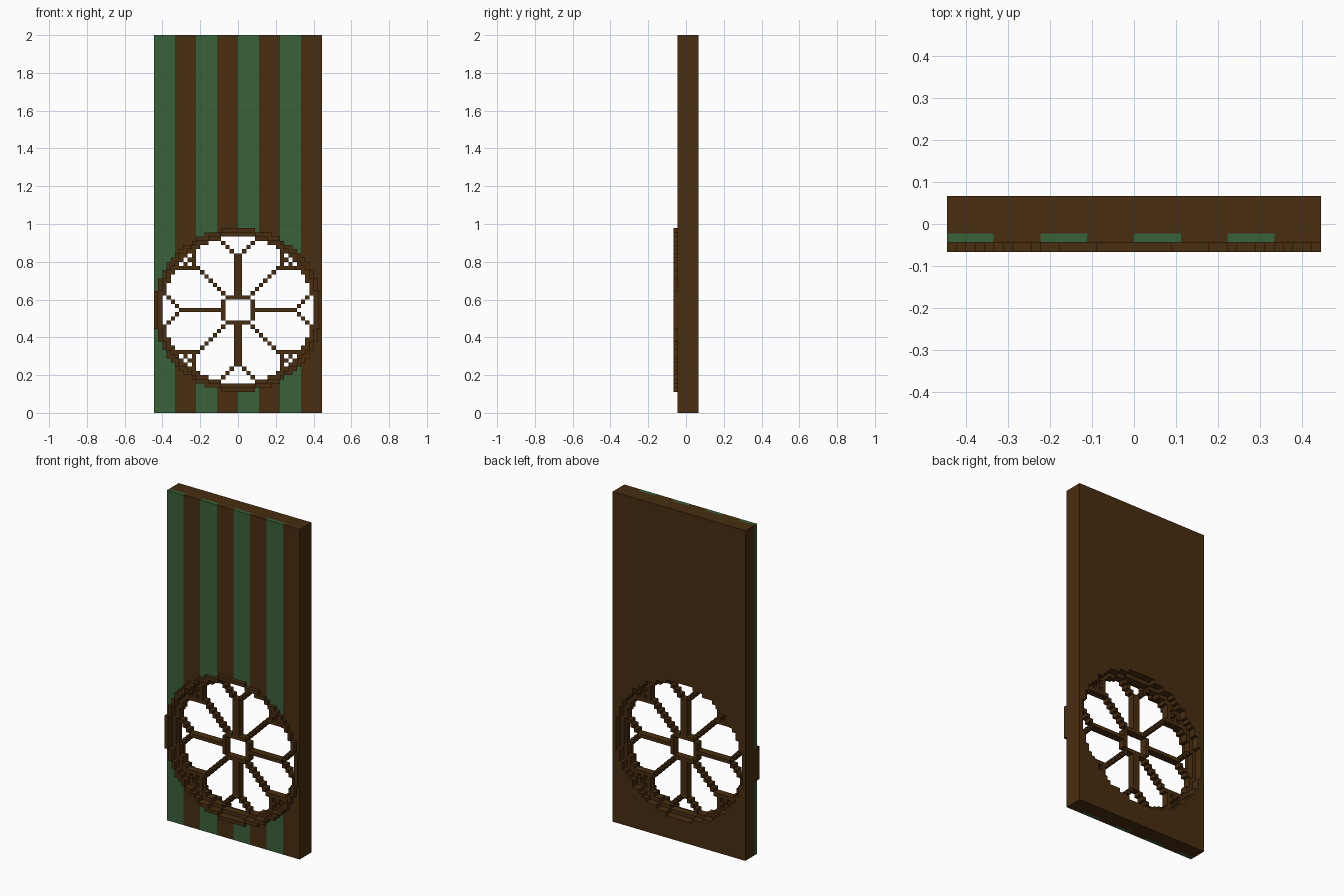
import bpy, bmesh
from mathutils import Vector

if "Cube" in bpy.data.objects:
    bpy.data.objects.remove(bpy.data.objects["Cube"], do_unlink=True)

UNIT = 2 / 90                 # edge of one block
COLS, ROWS, LAYERS = 40, 90, 6
MID_ROW = 24                  # row through the middle of the window


def material(name, rgb):
    mat = bpy.data.materials.new(name)
    mat.use_nodes = True
    mat.diffuse_color = (*rgb, 1)
    mat.node_tree.nodes["Principled BSDF"].inputs["Base Color"].default_value = (*rgb, 1)
    return mat


brown = material("dark_brown", (0.065, 0.026, 0.005))
green = material("forest_green", (0.042, 0.122, 0.042))


def in_oval(i, k, radius):
    return ((i + 0.5) / radius) ** 2 + (k / (radius - 0.5)) ** 2 <= 1


# One quarter of the window tracery, as (column, row) steps from the middle
tracery = set()
tracery |= {(i, 3) for i in range(3)} | {(3, k) for k in range(3)}      # hub
tracery |= {(0, k) for k in range(3, 14)}                               # upright spoke
tracery |= {(i, 0) for i in range(3, 14)}                               # level spoke
tracery |= {(i, i + 1) for i in range(3, 11)}                           # diagonal spoke
for n in range(4):                                                      # forked ends
    tracery |= {(1 + n, 14 + n), (14 + n, 1 + n)}
for n in range(5):
    tracery |= {(10 + n, 10), (10, 10 + n)}
tracery |= {(12, 11), (11, 12)}


def part_at(col, layer, row):
    """Name of the part filling a block, or None where it is open."""
    c = col - COLS // 2
    i = c if c >= 0 else -c - 1
    k = abs(row - MID_ROW)
    if not in_oval(i, k, 20):
        if layer == 0:
            return None
        if layer == 1 and (col // 5) % 2 == 0:
            return "green_stripes"
        return "door_panel"
    middle = layer in (2, 3)
    if not in_oval(i, k, 18 if middle else 19):
        return "window_rim"
    if middle and (i, k) in tracery:
        return "window_tracery"
    return None


solid = {}
for col in range(COLS):
    for layer in range(LAYERS):
        for row in range(ROWS):
            part = part_at(col, layer, row)
            if part:
                solid[col, layer, row] = part


def build(name, mat):
    """Skin the exposed sides of a part's blocks and merge the flat areas."""
    bm = bmesh.new()
    verts = {}

    def corner(p):
        if p not in verts:
            offset = Vector((p[0] - COLS / 2, p[1] - LAYERS / 2, p[2]))
            verts[p] = bm.verts.new(offset * UNIT)
        return verts[p]

    for cell, part in solid.items():
        if part != name:
            continue
        for axis in range(3):
            u, v = (axis + 1) % 3, (axis + 2) % 3
            for side in (0, 1):
                beside = list(cell)
                beside[axis] += 2 * side - 1
                if tuple(beside) in solid:
                    continue
                loop = []
                for du, dv in ((0, 0), (1, 0), (1, 1), (0, 1)):
                    p = list(cell)
                    p[axis] += side
                    p[u] += du
                    p[v] += dv
                    loop.append(corner(tuple(p)))
                bm.faces.new(loop if side else loop[::-1])
    bmesh.ops.dissolve_limit(bm, angle_limit=0.01, verts=bm.verts[:], edges=bm.edges[:])
    mesh = bpy.data.meshes.new(name)
    bm.to_mesh(mesh)
    bm.free()
    mesh.materials.append(mat)
    obj = bpy.data.objects.new(name, mesh)
    bpy.context.collection.objects.link(obj)


build("door_panel", brown)
build("green_stripes", green)
build("window_rim", brown)
build("window_tracery", brown)
